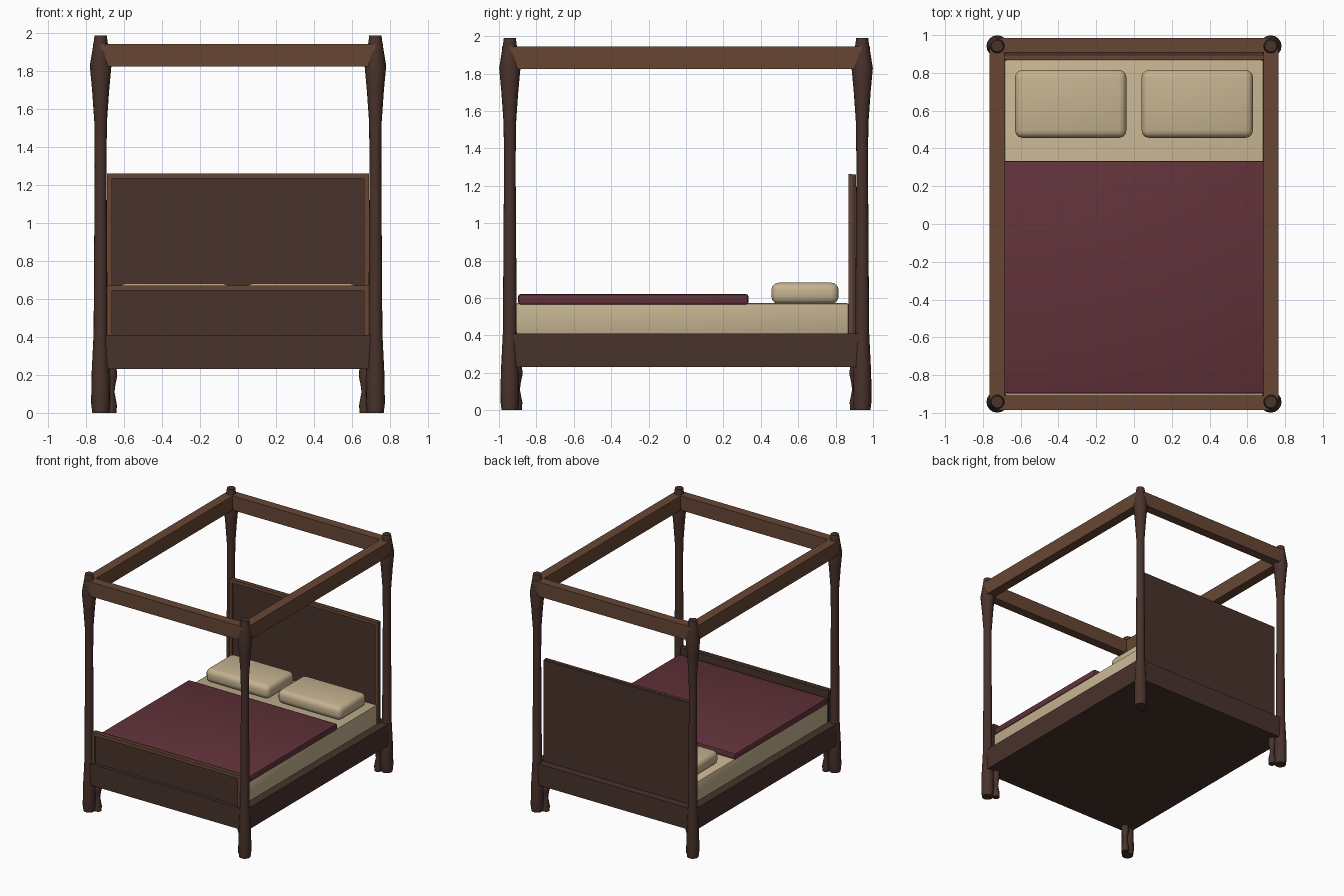
import bpy, bmesh, math

if "Cube" in bpy.data.objects:
    bpy.data.objects.remove(bpy.data.objects["Cube"])

def material(name, rgb):
    m = bpy.data.materials.new(name)
    m.diffuse_color = (*rgb, 1)
    m.use_nodes = True
    m.node_tree.nodes["Principled BSDF"].inputs["Base Color"].default_value = m.diffuse_color
    return m

DARK = material("dark_wood", (0.066, 0.032, 0.024))
WOOD = material("warm_wood", (0.135, 0.062, 0.034))
CREAM = material("cream_linen", (0.56, 0.45, 0.28))
WINE = material("wine_fabric", (0.12, 0.032, 0.042))

def finish(name, bm, mat, smooth=False):
    bmesh.ops.recalc_face_normals(bm, faces=bm.faces)
    me = bpy.data.meshes.new(name)
    bm.to_mesh(me)
    bm.free()
    me.materials.append(mat)
    ob = bpy.data.objects.new(name, me)
    bpy.context.collection.objects.link(ob)
    if smooth:
        bpy.ops.object.select_all(action='DESELECT')
        ob.select_set(True)
        bpy.context.view_layer.objects.active = ob
        bpy.ops.object.shade_smooth_by_angle(angle=math.radians(35))
    return ob

def box(name, x, y, z, mat, bevel=0, segments=2):
    """Box from (min, max) ranges, with optional rounded edges."""
    bm = bmesh.new()
    bmesh.ops.create_cube(bm, size=1)
    for v in bm.verts:
        v.co = [(r[0] + r[1]) / 2 + c * (r[1] - r[0]) for r, c in zip((x, y, z), v.co)]
    if bevel:
        bmesh.ops.bevel(bm, geom=bm.edges[:], offset=bevel, segments=segments,
                        profile=0.5, affect='EDGES')
    return finish(name, bm, mat, bevel > 0)

def turned(name, cx, cy, profile, sides, mat):
    """Turned part from (radius, height) pairs."""
    bm = bmesh.new()
    rings = [[bm.verts.new((cx + r * math.cos(2 * math.pi * i / sides),
                            cy + r * math.sin(2 * math.pi * i / sides), z))
              for i in range(sides)] for r, z in profile]
    for a, b in zip(rings, rings[1:]):
        for i in range(sides):
            j = (i + 1) % sides
            bm.faces.new((a[i], a[j], b[j], b[i]))
    bm.faces.new(rings[0])
    bm.faces.new(rings[-1])
    return finish(name, bm, mat, True)

PX, PY = 0.724, 0.942
POST = [(0.044, 0), (0.05, 0.05), (0.048, 0.2), (0.037, 0.42), (0.034, 0.88),
        (0.031, 1.3), (0.033, 1.53), (0.045, 1.7), (0.057, 1.83),
        (0.038, 1.945), (0.032, 1.99)]
LEG = [(0.027, 0), (0.03, 0.04), (0.017, 0.11), (0.022, 0.15), (0.031, 0.19), (0.028, 0.24)]

# Corner posts and short inner legs
for sx in (-1, 1):
    for sy in (-1, 1):
        turned("corner_post", sx * PX, sy * PY, POST, 16, DARK)
        turned("inner_leg", sx * 0.668, sy * 0.905, LEG, 12, DARK)

def span(s, a, b):
    return tuple(sorted((s * a, s * b)))

# Canopy rails and bed rails
for s in (-1, 1):
    box("canopy_side_rail", span(s, 0.685, 0.765), (-PY, PY), (1.825, 1.945), WOOD)
    box("canopy_end_rail", (-PX, PX), span(s, 0.908, 0.984), (1.825, 1.945), WOOD)
    box("bed_side_rail", span(s, 0.68, 0.755), (-PY, PY), (0.23, 0.41), DARK)
    box("bed_end_rail", (-PX, PX), span(s, 0.90, 0.97), (0.23, 0.41), DARK)
box("bed_base", (-0.69, 0.69), (-0.91, 0.91), (0.231, 0.405), DARK)

def board(name, front, back, trim, top):
    """Panel with raised trim on its front side."""
    box(name + "_panel", (-0.688, 0.688), (front + trim, back), (0.38, top - 0.002), DARK)
    box(name + "_top_trim", (-0.69, 0.69), (front, front + trim + 0.005),
        (top - 0.028, top), WOOD)
    for s in (-1, 1):
        box(name + "_side_trim", span(s, 0.664, 0.69), (front, front + trim + 0.005),
            (0.38, top - 0.028), WOOD)

board("headboard", 0.87, 0.91, 0.014, 1.262)
board("footboard", -0.955, -0.91, 0.012, 0.672)

# Bedding
box("mattress", (-0.685, 0.685), (-0.91, 0.87), (0.40, 0.572), CREAM, 0.01)
box("blanket", (-0.69, 0.69), (-0.897, 0.333), (0.565, 0.62), WINE, 0.01)
for s in (-1, 1):
    box("pillow", span(s, 0.04, 0.63), (0.456, 0.816), (0.568, 0.682), CREAM, 0.04, 3)
